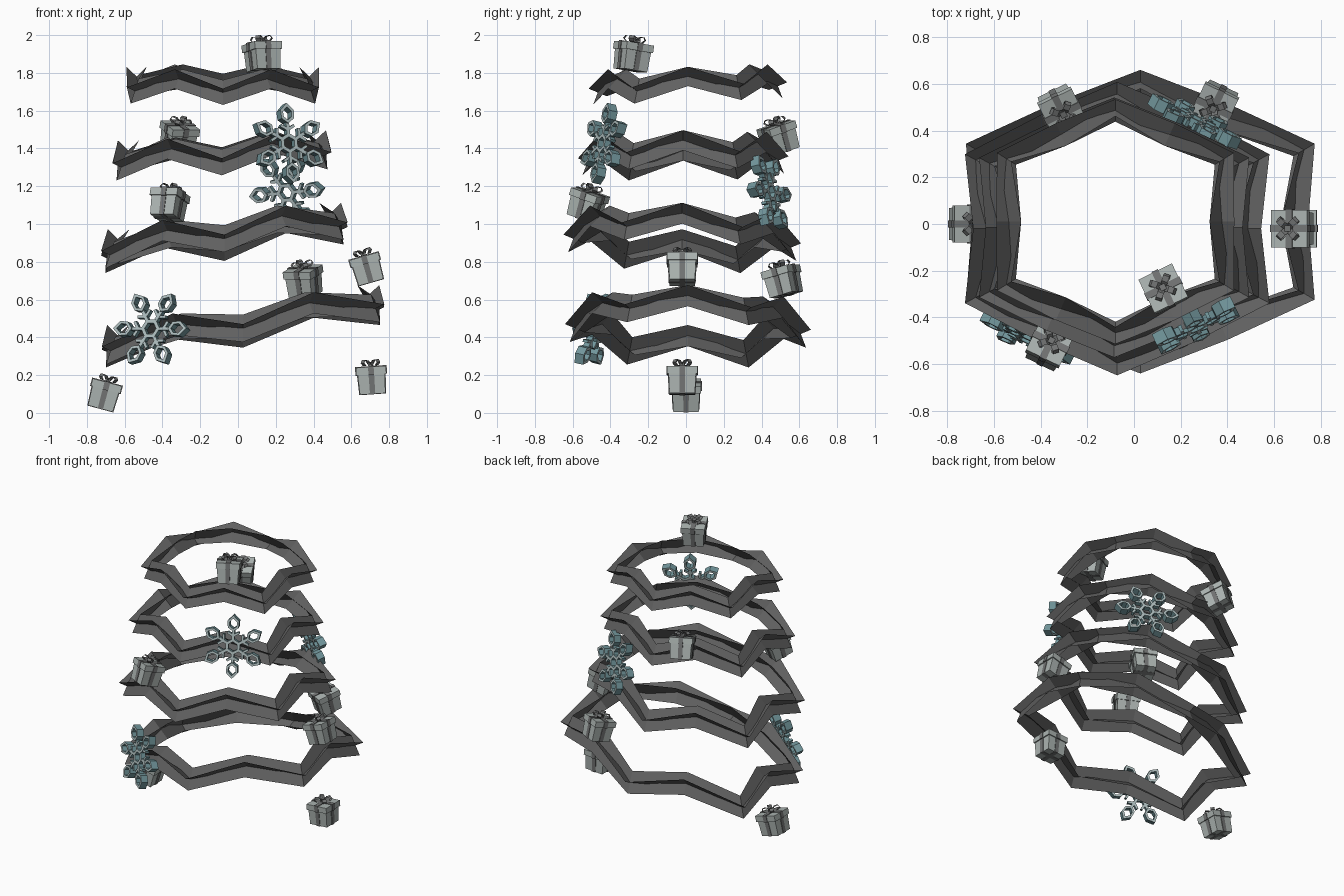
import bpy, bmesh
from math import sin, cos, radians, pi
from mathutils import Matrix, Vector

if "Cube" in bpy.data.objects:
    bpy.data.objects.remove(bpy.data.objects["Cube"])


def material(name, rgb):
    m = bpy.data.materials.new(name)
    m.use_nodes = True
    m.diffuse_color = (*rgb, 1)
    bsdf = next(n for n in m.node_tree.nodes if n.type == 'BSDF_PRINCIPLED')
    bsdf.inputs["Base Color"].default_value = (*rgb, 1)
    return m


CHARCOAL = material("charcoal tinsel", (0.118, 0.118, 0.118))
PAPER = material("pale grey paper", (0.41, 0.455, 0.44))
RIBBON = material("grey ribbon", (0.17, 0.175, 0.175))
FROST = material("pale frost", (0.42, 0.51, 0.515))
TEAL = material("teal ice", (0.17, 0.31, 0.335))


def finish(name, bm, mats, matrix=Matrix()):
    me = bpy.data.meshes.new(name)
    bm.to_mesh(me)
    bm.free()
    for m in mats:
        me.materials.append(m)
    ob = bpy.data.objects.new(name, me)
    ob.matrix_world = matrix
    bpy.context.collection.objects.link(ob)


def box(bm, size, centre=(0, 0, 0), turn=Matrix()):
    mat = turn @ Matrix.Translation(centre) @ Matrix.Diagonal((*size, 1))
    bmesh.ops.create_cube(bm, size=1, matrix=mat)


# Half-widths (outward, up) of the two crossed fins at the dips and the crests
DIP = ((0.048, 0.02), (-0.025, 0.066))
CREST = ((0.053, 0.051), (-0.053, 0.051))


# Garland: zigzag hexagonal loop carrying two crossed fins
def garland(name, centre, corner, side, hy, size, amp, slope):
    cx, cy = corner
    low = [(0, -hy), (cx, -cy), (cx, cy), (0, hy), (-cx, cy), (-cx, -cy)]
    path = []
    for i, p in enumerate(low):
        a, b = Vector(p), Vector(low[(i + 1) % 6])
        mid = (a + b) / 2
        if abs(mid.y) < 0.01:
            mid.x *= side / cx
        path += [(a, -amp, DIP), (mid, amp, CREST)]
    n = len(path)
    bm = bmesh.new()
    rows = []
    for i, (p, dz, fins) in enumerate(path):
        along = ((p - path[i - 1][0]).normalized()
                 + (path[(i + 1) % n][0] - p).normalized()).normalized()
        out = Vector((along.y, -along.x))
        z = dz + slope[0] * p.x + slope[1] * p.y
        row = []
        for w, h in fins:
            for s in (size, -size):
                q = p + out * (w * s)
                row.append(bm.verts.new((q.x, q.y, z + h * s)))
        rows.append(row)
    for i in range(n):
        a, b = rows[i], rows[(i + 1) % n]
        for k in (0, 2):
            bm.faces.new((a[k], b[k], b[k + 1], a[k + 1]))
    finish(name, bm, [CHARCOAL], Matrix.Translation(centre))


garland("garland_top", (-0.08, 0.01, 1.747), (0.467, 0.27), 0.457, 0.477, 1, 0.034, (0, 0.035))
garland("garland_upper", (-0.085, -0.015, 1.374), (0.535, 0.275), 0.495, 0.507, 1.05, 0.042, (0.055, 0.01))
garland("garland_lower", (-0.072, -0.02, 0.943), (0.607, 0.295), 0.56, 0.577, 1.08, 0.044, (0.125, -0.04))
garland("garland_bottom", (0.027, 0.01, 0.474), (0.702, 0.308), 0.662, 0.598, 1.1, 0.041, (0.16, -0.025))


# Gift: tapered body with lid, ribbon bands, and a bow of four loops
def gift(name, place, yaw, lean):
    mat = (Matrix.Translation(place) @ Matrix.Rotation(radians(yaw), 4, 'Z')
           @ Matrix.Rotation(radians(-lean), 4, 'Y'))

    def taper(bm):
        for v in bm.verts:
            if v.co.z < -0.05:
                v.co.x *= 0.93
                v.co.y *= 0.93

    bm = bmesh.new()
    box(bm, (0.145, 0.145, 0.11), (0, 0, -0.017))
    box(bm, (0.16, 0.16, 0.04), (0, 0, 0.052))
    taper(bm)
    finish(name + "_box", bm, [PAPER], mat)

    bm = bmesh.new()
    for turn in (Matrix(), Matrix.Rotation(pi / 2, 4, 'Z')):
        box(bm, (0.153, 0.03, 0.114), (0, 0, -0.017), turn)
        box(bm, (0.168, 0.03, 0.046), (0, 0, 0.053), turn)
    taper(bm)
    finish(name + "_ribbon", bm, [RIBBON], mat)

    bm = bmesh.new()
    loop = [(0, 0), (0.025, 0.03), (0.05, 0.034), (0.06, 0.018), (0.045, 0.003)]
    for k in range(4):
        turn = Matrix.Rotation(k * pi / 2 + pi / 4, 4, 'Z')
        sides = [[bm.verts.new(turn @ Vector((x, y, z + 0.076))) for x, z in loop]
                 for y in (-0.014, 0.014)]
        for i in range(len(loop)):
            j = (i + 1) % len(loop)
            bm.faces.new((sides[0][i], sides[1][i], sides[1][j], sides[0][j]))
    box(bm, (0.026, 0.026, 0.022), (0, 0, 0.086))
    finish(name + "_bow", bm, [RIBBON], mat)


gift("gift_top", (0.13, -0.285, 1.885), -64, 9)
gift("gift_upper_back", (-0.315, 0.495, 1.455), 116, 18)
gift("gift_front", (-0.367, -0.525, 1.10), -116, 18)
gift("gift_lower_back", (0.35, 0.515, 0.695), 64, 15)
gift("gift_side", (0.685, -0.02, 0.76), 0, 16)
gift("gift_low_left", (0.708, -0.02, 0.172), 0, 4)
gift("gift_low_right", (-0.71, 0, 0.092), 180, 15)


# Flat ring prism between an outline and its shrunken copy
def ring_prism(bm, outline, shrink, depth, turn):
    mid = sum((Vector(p) for p in outline), Vector((0, 0))) / len(outline)
    loops = []
    for f, z in ((1, depth), (shrink, depth), (shrink, -depth), (1, -depth)):
        pts = [mid + (Vector(p) - mid) * f for p in outline]
        loops.append([bm.verts.new(turn @ Vector((p.x, p.y, z))) for p in pts])
    n = len(outline)
    for k in range(4):
        a, b = loops[k], loops[(k + 1) % 4]
        for i in range(n):
            j = (i + 1) % n
            bm.faces.new((a[i], a[j], b[j], b[i]))


# Snowflake: hub ring, six spokes with side twigs and open petals
def snowflake(name, place, yaw, roll):
    bm = bmesh.new()
    hub = [(0.055 * cos(k * pi / 3), 0.055 * sin(k * pi / 3)) for k in range(6)]
    ring_prism(bm, hub, 0.62, 0.018, Matrix())
    petal = [(0.106, 0), (0.132, -0.036), (0.177, -0.039), (0.216, 0),
             (0.177, 0.039), (0.132, 0.036)]
    for k in range(6):
        turn = Matrix.Rotation(k * pi / 3, 4, 'Z')
        ring_prism(bm, petal, 0.64, 0.026, turn)
        box(bm, (0.07, 0.018, 0.034), (0.083, 0, 0), turn)
        for s in (-1, 1):
            twig = (turn @ Matrix.Translation((0.074, 0, 0))
                    @ Matrix.Rotation(s * pi / 3, 4, 'Z'))
            box(bm, (0.045, 0.015, 0.03), (0.0225, 0, 0), twig)
    bmesh.ops.recalc_face_normals(bm, faces=bm.faces)
    bm.normal_update()
    for f in bm.faces:
        f.material_index = 0 if abs(f.normal.z) > 0.5 else 1
    mat = (Matrix.Translation(place) @ Matrix.Rotation(radians(yaw), 4, 'Z')
           @ Matrix.Rotation(radians(78), 4, 'Y')
           @ Matrix.Rotation(radians(roll), 4, 'Z'))
    finish(name, bm, [FROST, TEAL], mat)


snowflake("snowflake_low", (-0.457, -0.485, 0.443), -116, 30)
snowflake("snowflake_high", (0.265, -0.435, 1.425), -64, 0)
snowflake("snowflake_back", (0.26, 0.44, 1.168), 64, 25)
